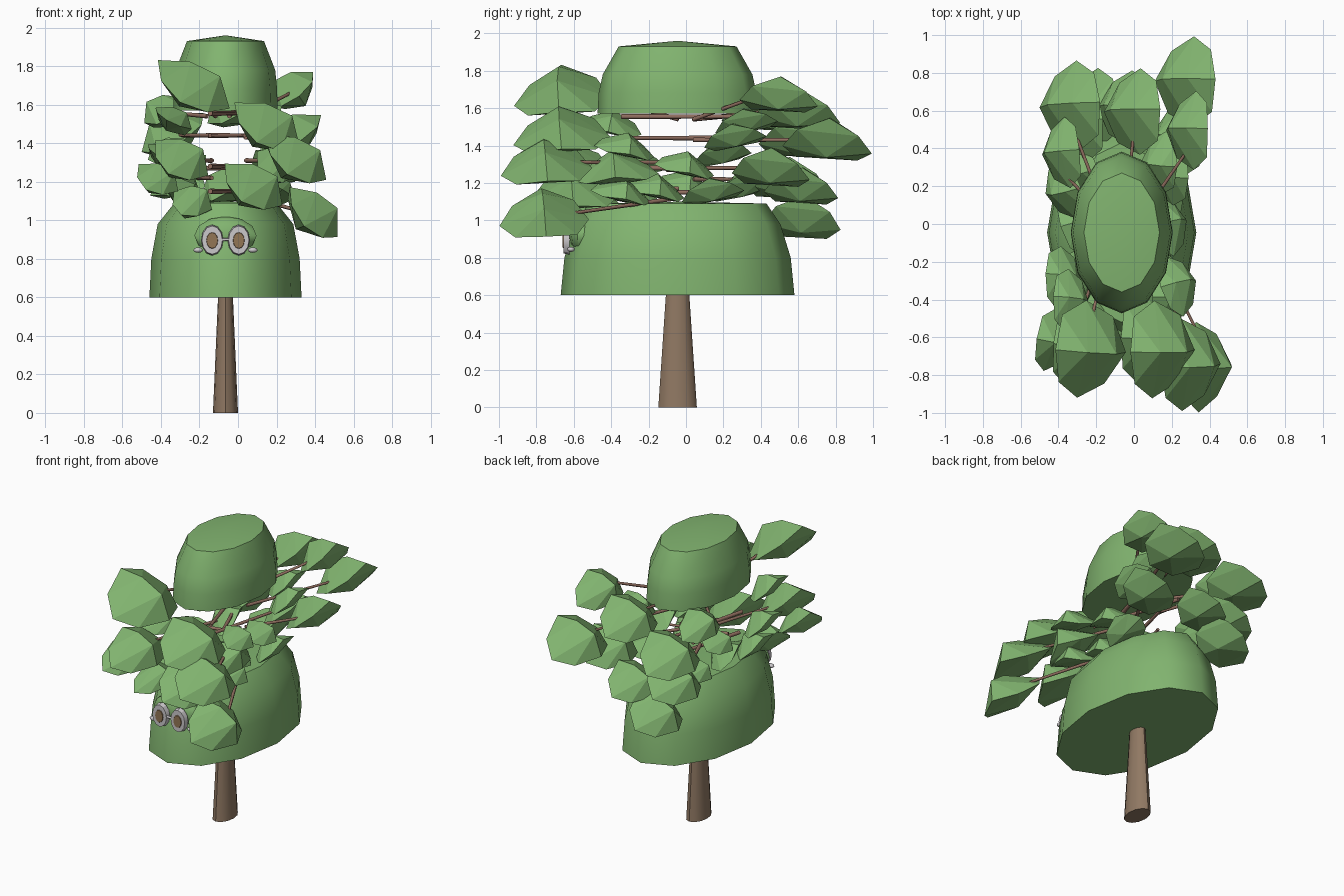
import bpy, bmesh, math
from mathutils import Vector, Matrix, Euler

if "Cube" in bpy.data.objects:
    bpy.data.objects.remove(bpy.data.objects["Cube"])


def material(name, rgb):
    m = bpy.data.materials.new(name)
    m.diffuse_color = (*rgb, 1)
    m.use_nodes = True
    m.node_tree.nodes["Principled BSDF"].inputs["Base Color"].default_value = m.diffuse_color
    return m


GREEN = material("leaf green", (0.22, 0.455, 0.16))
TRUNK = material("trunk brown", (0.28, 0.19, 0.125))
TWIG = material("twig brown", (0.28, 0.155, 0.115))
GREY = material("frame grey", (0.6, 0.58, 0.6))
LENS = material("lens brown", (0.29, 0.18, 0.09))


def finish(bm, name, mat, smooth=None):
    bmesh.ops.recalc_face_normals(bm, faces=bm.faces[:])
    me = bpy.data.meshes.new(name)
    bm.to_mesh(me)
    bm.free()
    ob = bpy.data.objects.new(name, me)
    bpy.context.collection.objects.link(ob)
    me.materials.append(mat)
    if smooth:
        bpy.ops.object.select_all(action='DESELECT')
        ob.select_set(True)
        bpy.context.view_layer.objects.active = ob
        bpy.ops.object.shade_smooth_by_angle(angle=math.radians(smooth))
    return ob


def lathe(name, mat, rings, center, n=12, apex=None):
    """Stack of elliptical rings (rx, ry, z), closed below and above."""
    bm = bmesh.new()
    loops = [[bm.verts.new((center[0] + rx * math.cos(math.tau * i / n),
                            center[1] + ry * math.sin(math.tau * i / n), z))
              for i in range(n)] for rx, ry, z in rings]
    for a, b in zip(loops, loops[1:]):
        for i in range(n):
            j = (i + 1) % n
            bm.faces.new((a[i], a[j], b[j], b[i]))
    bm.faces.new(loops[0])
    if apex:
        tip = bm.verts.new((*center, apex))
        for i in range(n):
            bm.faces.new((loops[-1][i], loops[-1][(i + 1) % n], tip))
    else:
        bm.faces.new(loops[-1])
    return finish(bm, name, mat, 46)


def rod(name, a, b, r, mat, sides=6):
    a, b = Vector(a), Vector(b)
    d = b - a
    rot = d.to_track_quat('Z', 'Y').to_matrix().to_4x4()
    bm = bmesh.new()
    bmesh.ops.create_cone(bm, cap_ends=True, segments=sides, radius1=r, radius2=r * 0.7,
                          depth=d.length, matrix=Matrix.Translation((a + b) / 2) @ rot)
    return finish(bm, name, mat, 65)


def disc(name, c, rx, rz, depth, mat):
    """Flat oval plate facing the front, with a slightly smaller front rim."""
    bm = bmesh.new()
    bmesh.ops.create_cone(bm, cap_ends=True, segments=12, radius1=1, radius2=0.92, depth=depth,
                          matrix=Matrix.Translation(c) @ Matrix.Diagonal((rx, 1, rz, 1))
                          @ Matrix.Rotation(math.pi / 2, 4, 'X'))
    return finish(bm, name, mat, 30)


def ball(name, c, size, mat, u=10, v=6):
    bm = bmesh.new()
    bmesh.ops.create_uvsphere(bm, u_segments=u, v_segments=v, radius=1,
                              matrix=Matrix.Translation(c) @ Matrix.Diagonal((*size, 1)))
    return finish(bm, name, mat, 50)


# Leaf outline: x = half width, y = half length with the tip at +y
OUTLINE = [(0, 1), (0.65, 0.68), (1, 0), (0.72, -0.7), (0, -1), (-0.72, -0.7), (-1, 0), (-0.65, 0.68)]


def leaf(name, c, size, roll, yaw, pitch=-6):
    """Thick faceted leaf: a ridge across the top, sides folding down, keel below."""
    w, l, t = size[0] / 2, size[1] / 2, size[2]
    rot = Euler([math.radians(a) for a in (pitch, -roll, yaw)], 'XYZ').to_matrix().to_4x4()
    bm = bmesh.new()
    for x, y in OUTLINE:
        bm.verts.new((x * w, y * l, t * (0.08 - 0.36 * abs(y))))
    for x, z in ((-0.4, 0.55), (0.35, 0.45), (0, -0.5)):
        bm.verts.new((x * w, 0, z * t))
    bmesh.ops.convex_hull(bm, input=bm.verts[:])
    bm.transform(Matrix.Translation(c) @ rot)
    return finish(bm, name, GREEN)


# Trunk and the two foliage domes
CX, CY = -0.065, -0.045
lathe("trunk", TRUNK, [(0.065, 0.103, 0), (0.037, 0.06, 0.64)], (CX, CY))
lathe("lower_foliage", GREEN, [(0.395, 0.625, 0.6), (0.385, 0.605, 0.8), (0.352, 0.55, 0.98),
                               (0.265, 0.475, 1.09)], (CX, CY), apex=1.1)
lathe("upper_foliage", GREEN, [(0.27, 0.428, 1.57), (0.268, 0.422, 1.68), (0.258, 0.4, 1.78),
                               (0.2, 0.315, 1.93)], (CX, CY), apex=1.96)

# Large leaves: centre, width, length, roll; yaw
LARGE = [
    (-0.24, -0.67, 1.69, 0.45, 0.52, 34, 178), (0.14, -0.67, 1.48, 0.41, 0.52, 34, 182),
    (0.29, -0.75, 1.31, 0.39, 0.49, 36, 184), (0.38, -0.76, 1.03, 0.36, 0.48, 46, 186),
    (-0.30, -0.64, 1.31, 0.33, 0.46, 34, 176), (-0.42, -0.62, 1.21, 0.25, 0.34, 34, 172),
    (0.07, -0.60, 1.17, 0.37, 0.50, 36, 180), (-0.24, -0.52, 1.09, 0.22, 0.38, 25, 172),
    (0.28, 0.76, 1.43, 0.38, 0.48, 32, 2), (0.29, 0.50, 1.67, 0.28, 0.42, 38, 2),
    (0.00, 0.60, 1.59, 0.36, 0.46, 34, 3), (-0.33, 0.63, 1.44, 0.38, 0.48, 32, 5),
    (-0.30, 0.54, 1.22, 0.36, 0.44, 36, 6), (-0.22, 0.62, 1.01, 0.36, 0.42, 38, 5),
    (0.24, 0.46, 1.28, 0.34, 0.42, 34, -2), (-0.05, 0.62, 1.18, 0.32, 0.40, 34, 0),
    (-0.38, 0.38, 1.56, 0.24, 0.38, 34, 8), (0.19, -0.38, 1.28, 0.24, 0.46, 32, 182),
]
for i, (x, y, z, w, l, roll, yaw) in enumerate(LARGE):
    leaf(f"large_leaf_{i}", (x, y, z), (w, l, 0.42 * l + 0.02), roll, yaw)
    if i % 2 == 0 or i in (3, 9, 11):
        side = 1 if y > 0 else -1
        rod(f"branch_{i}", (CX + 0.3 * (x - CX), 0.04 * side, min(max(z, 1.12), 1.54)),
            (x, y - side * 0.1, z), 0.012, TWIG)

# Small leaves around the open middle
SMALL = [
    (-0.38, -0.28, 1.33), (-0.30, -0.30, 1.15), (-0.37, 0.18, 1.36), (-0.34, -0.40, 1.52),
    (0.20, -0.34, 1.16), (0.23, -0.32, 1.40), (0.18, 0.00, 1.30), (0.17, 0.14, 1.16),
    (0.20, 0.26, 1.45), (0.10, -0.16, 1.18), (-0.28, 0.28, 1.18), (0.14, 0.32, 1.53),
    (-0.3, 0.0, 1.2),
]
for i, (x, y, z) in enumerate(SMALL):
    out = 0 if y > 0 else 180
    leaf(f"small_leaf_{i}", (x, y, z), (0.22, 0.34, 0.13), 30,
         out - 10 * (1 if x * y > 0 else -1), 12)

# Cross twigs tying the clusters together
for i, (z, dy) in enumerate([(1.15, 0.32), (1.28, 0.35), (1.44, -0.3), (1.555, 0.3)]):
    rod(f"long_twig_{i}", (CX - 0.08, CY - dy, z), (CX + 0.1, CY + dy, z), 0.014, TWIG)
rod("side_twig", (-0.25, -0.1, 1.27), (0.13, 0.0, 1.27), 0.012, TWIG)

# Face bump with spectacles
ball("face_bump", (CX, -0.56, 0.92), (0.17, 0.065, 0.1), GREEN)
for side, tag in ((-1, "left"), (1, "right")):
    x = CX + side * 0.069
    disc(f"{tag}_spectacle_frame", (x, -0.64, 0.897), 0.058, 0.08, 0.032, GREY)
    disc(f"{tag}_lens", (x, -0.657, 0.895), 0.031, 0.044, 0.008, LENS)
    ball(f"{tag}_spectacle_hinge", (CX + side * 0.142, -0.615, 0.845), (0.026, 0.02, 0.014), GREY)
rod("spectacle_bridge", (CX - 0.025, -0.645, 0.9), (CX + 0.025, -0.645, 0.9), 0.009, GREY)
